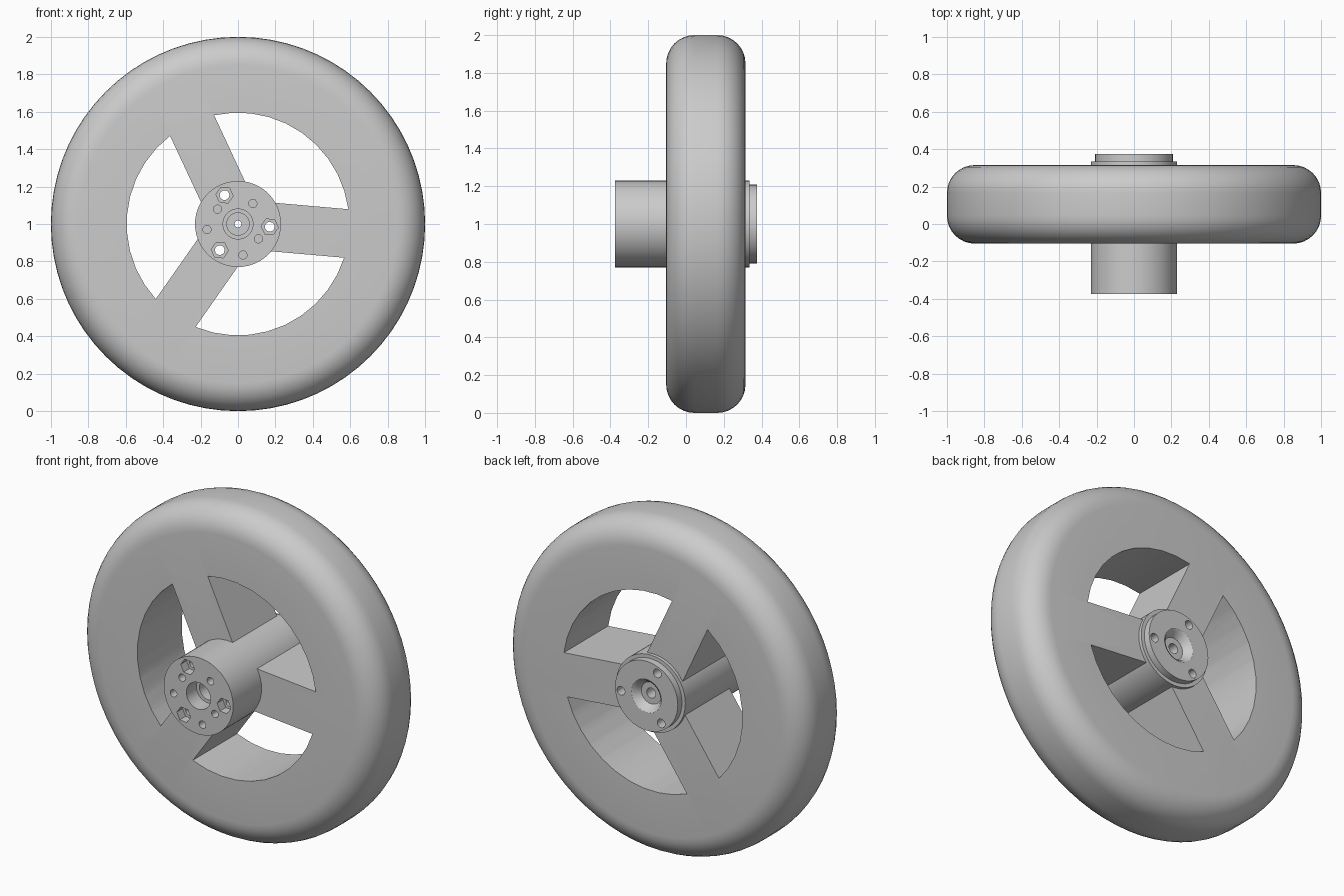
import bpy, bmesh
from math import sin, cos, pi, radians, asin
from mathutils import Vector

if "Cube" in bpy.data.objects:
    bpy.data.objects.remove(bpy.data.objects["Cube"])

grey = bpy.data.materials.new("light grey")
grey.use_nodes = True
GREY = (0.6, 0.6, 0.6, 1)
grey.diffuse_color = GREY
grey.node_tree.nodes["Principled BSDF"].inputs["Base Color"].default_value = GREY

CENTRE_Z = 1.0
SPOKES = [radians(a) for a in (-5, 115, 235)]


def finish(bm, name):
    bmesh.ops.remove_doubles(bm, verts=bm.verts, dist=1e-5)
    bmesh.ops.recalc_face_normals(bm, faces=bm.faces)
    mesh = bpy.data.meshes.new(name)
    bm.to_mesh(mesh)
    bm.free()
    mesh.materials.append(grey)
    obj = bpy.data.objects.new(name, mesh)
    bpy.context.collection.objects.link(obj)
    return obj


def lathe(name, profile, segments):
    """Spin a closed (radius, y) profile around the axle."""
    bm = bmesh.new()
    rings = []
    for i in range(segments):
        a = 2 * pi * i / segments
        rings.append([bm.verts.new((r * cos(a), y, CENTRE_Z + r * sin(a))) for r, y in profile])
    n = len(profile)
    for i in range(segments):
        p, q = rings[i], rings[(i + 1) % segments]
        for j in range(n):
            k = (j + 1) % n
            bm.faces.new((p[j], p[k], q[k], q[j]))
    return finish(bm, name)


def prism(bm, outline, y0, y1):
    """Add a closed prism along y from (x, z) points around the axle."""
    front = [bm.verts.new((x, y0, CENTRE_Z + z)) for x, z in outline]
    back = [bm.verts.new((x, y1, CENTRE_Z + z)) for x, z in outline]
    bm.faces.new(front)
    bm.faces.new(back[::-1])
    n = len(outline)
    for i in range(n):
        bm.faces.new((front[i], front[(i + 1) % n], back[(i + 1) % n], back[i]))


def polygon(angle, dist, radius, sides):
    """Regular polygon centred at a polar position."""
    return [(dist * cos(angle) + radius * cos(angle + 2 * pi * i / sides),
             dist * sin(angle) + radius * sin(angle + 2 * pi * i / sides)) for i in range(sides)]


def cut(obj, cutter):
    mod = obj.modifiers.new("cut", "BOOLEAN")
    mod.operation = "DIFFERENCE"
    mod.solver = "EXACT"
    mod.object = cutter
    bpy.context.view_layer.objects.active = obj
    bpy.ops.object.modifier_apply(modifier=mod.name)
    bpy.data.objects.remove(cutter)


def smooth(obj):
    bpy.ops.object.select_all(action="DESELECT")
    obj.select_set(True)
    bpy.context.view_layer.objects.active = obj
    bpy.ops.object.shade_smooth_by_angle(angle=radians(30))


# Wheel disc with rounded tyre edge
FRONT, BACK, ROUND = -0.105, 0.315, 0.15
profile = [(0.215, BACK), (0.215, FRONT)]
for centre_y, start in ((FRONT + ROUND, -pi / 2), (BACK - ROUND, 0)):
    for i in range(9):
        a = start + i * pi / 16
        profile.append((1 - ROUND + ROUND * cos(a), centre_y + ROUND * sin(a)))
wheel = lathe("wheel_with_spokes", profile, 72)

# Three windows leave three parallel-sided spokes
HALF, OPEN = 0.13, 0.595
bm = bmesh.new()
for s in SPOKES:
    edge = asin(HALF / OPEN)
    start, sweep = s + edge, radians(120) - 2 * edge
    tip = HALF / sin(radians(60))
    outline = [(tip * cos(s + radians(60)), tip * sin(s + radians(60)))]
    for i in range(11):
        a = start + sweep * i / 10
        outline.append((OPEN * cos(a), OPEN * sin(a)))
    prism(bm, outline, -0.5, 0.6)
cut(wheel, finish(bm, "window_cutter"))
smooth(wheel)

# Hub with stepped bore, rear flange and dished rear cap
hub = lathe("hub", [
    (0.08, -0.375), (0.23, -0.375), (0.23, 0.335), (0.208, 0.335), (0.208, 0.375),
    (0.1, 0.375), (0.085, 0.365), (0.065, 0.33), (0.03, 0.33), (0.03, 0.25),
    (0.018, 0.25), (0.018, 0.15), (0.06, 0.15), (0.06, -0.28), (0.08, -0.28)], 48)

# Nut pockets with through bolts, and blind screw holes
bm = bmesh.new()
for s in SPOKES:
    prism(bm, polygon(s, 0.17, 0.046, 6), -0.5, -0.32)
cut(hub, finish(bm, "nut_cutter"))
bm = bmesh.new()
for s in SPOKES:
    prism(bm, polygon(s, 0.17, 0.026, 16), -0.5, 0.5)
for angle, dist in ((54, 0.135), (144, 0.135), (324, 0.135), (190, 0.168), (279, 0.168)):
    prism(bm, polygon(radians(angle), dist, 0.022, 16), -0.5, -0.2)
cut(hub, finish(bm, "screw_hole_cutter"))
smooth(hub)
